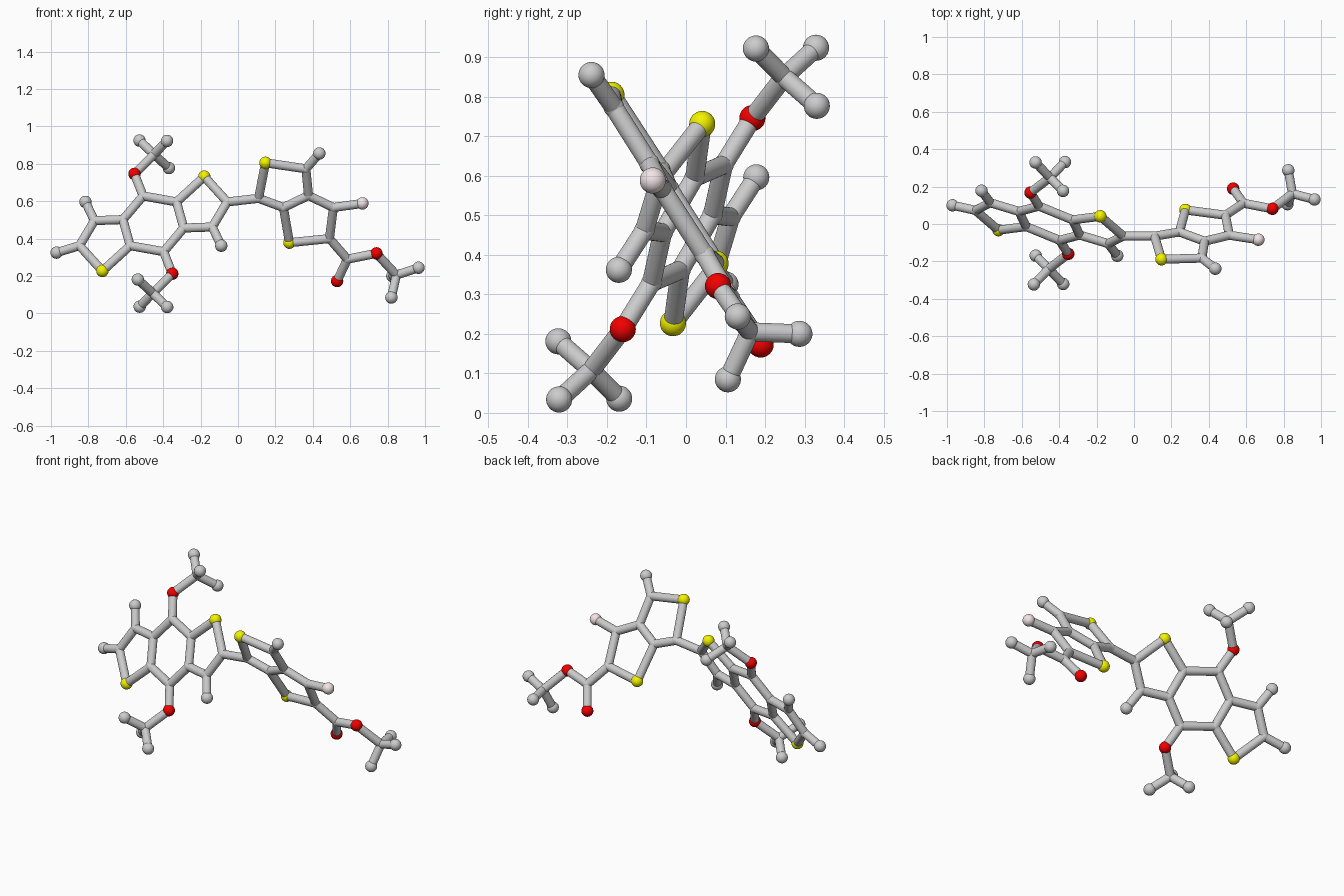
import bpy, bmesh
from mathutils import Vector, Matrix

if "Cube" in bpy.data.objects:
    bpy.data.objects.remove(bpy.data.objects["Cube"])

BOND_R, JOINT_R, BALL_R = 0.024, 0.026, 0.033
atoms, bonds = {}, []          # atoms: name -> (kind, position)

# --- left fused three-ring unit: flat, mirrored through its centre point ---
CENTRE = Vector((-0.4525, 0.004, 0.479))

def left_plane(x, z):
    return Vector((x, -0.32 * x + 0.493 * z, z))

half = {
    "top":      ("C", left_plane(-0.055, 0.149)),
    "fuse_a":   ("C", left_plane(0.124, 0.117)),
    "fuse_b":   ("C", left_plane(0.1625, -0.0225)),
    "sulfur":   ("S", left_plane(0.2725, 0.252)),
    "alpha":    ("C", left_plane(0.395, 0.117)),
    "beta":     ("C", left_plane(0.315, -0.017)),
    "beta_h":   ("H", left_plane(0.363, -0.117)),
    "oxygen":   ("O", left_plane(-0.101, 0.267)),
    "methyl":   ("C", Vector((0.003, 0.244, 0.371))),
    "methyl_1": ("H", Vector((-0.074, 0.325, 0.445))),
    "methyl_2": ("H", Vector((0.073, 0.173, 0.443))),
    "methyl_3": ("H", Vector((0.083, 0.327, 0.298))),
}
half_bonds = ["top fuse_a", "fuse_a fuse_b", "fuse_a sulfur", "sulfur alpha",
              "alpha beta", "beta fuse_b", "beta beta_h", "top oxygen",
              "oxygen methyl", "methyl methyl_1", "methyl methyl_2", "methyl methyl_3"]
for tag, s in (("R_", 1), ("L_", -1)):
    for name, (kind, p) in half.items():
        atoms[tag + name] = (kind, CENTRE + s * p)
    bonds += [tuple(tag + n for n in b.split()) for b in half_bonds]
bonds += [("R_top", "L_fuse_b"), ("L_top", "R_fuse_b")]
atoms["end_h"] = ("H", Vector((-0.97, 0.10, 0.325)))
bonds.append(("end_h", "L_alpha"))

# --- right fused two-ring unit with fluorine and ester tail ---
def right_plane(x, z):
    return Vector((x, -0.188 - 0.065 * (x - 0.147) - 0.637 * (z - 0.804), z))

flat = {"link": ("C", 0.11, 0.615), "s_top": ("S", 0.147, 0.805), "ch": ("C", 0.363, 0.773),
        "ch_h": ("H", 0.435, 0.855), "f_a": ("C", 0.377, 0.63), "f_b": ("C", 0.243, 0.566),
        "s_low": ("S", 0.275, 0.378), "cf": ("C", 0.51, 0.566), "fluor": ("F", 0.665, 0.588),
        "cc": ("C", 0.489, 0.40), "ester": ("C", 0.585, 0.29), "o_double": ("O", 0.53, 0.173),
        "o_single": ("O", 0.74, 0.321)}
for name, (kind, x, z) in flat.items():
    atoms[name] = (kind, right_plane(x, z))
atoms["tail"] = ("C", Vector((0.847, 0.162, 0.205)))
for i, p in enumerate([(0.965, 0.131, 0.244), (0.82, 0.106, 0.085), (0.825, 0.287, 0.20)]):
    atoms[f"tail_{i}"] = ("H", Vector(p))
    bonds.append(("tail", f"tail_{i}"))
bonds += [tuple(b.split()) for b in (
    "R_alpha link", "link s_top", "s_top ch", "ch ch_h", "ch f_a", "f_a f_b", "f_b link",
    "f_b s_low", "s_low cc", "cc cf", "cf f_a", "cf fluor", "cc ester",
    "ester o_double", "ester o_single", "o_single tail")]

# --- mesh helpers ---
def finish(bm, name, colour=None):
    me = bpy.data.meshes.new(name)
    bm.to_mesh(me)
    bm.free()
    me.shade_smooth()
    ob = bpy.data.objects.new(name, me)
    bpy.context.collection.objects.link(ob)
    if colour:
        mat = bpy.data.materials.new(name)
        mat.diffuse_color = (*colour, 1)
        mat.use_nodes = True
        mat.node_tree.nodes["Principled BSDF"].inputs["Base Color"].default_value = mat.diffuse_color
        me.materials.append(mat)

def balls(kind, name, radius, colour=None):
    bm = bmesh.new()
    for k, p in atoms.values():
        if k == kind:
            bmesh.ops.create_uvsphere(bm, u_segments=32, v_segments=16, radius=radius,
                                      matrix=Matrix.Translation(p))
    finish(bm, name, colour)

# --- bonds: open tubes whose ends sit inside the balls ---
bm = bmesh.new()
for a, b in bonds:
    p, q = atoms[a][1], atoms[b][1]
    d = q - p
    m = Matrix.Translation((p + q) / 2) @ d.to_track_quat("Z", "Y").to_matrix().to_4x4()
    bmesh.ops.create_cone(bm, cap_ends=False, segments=32, radius1=BOND_R, radius2=BOND_R,
                          depth=d.length, matrix=m)
finish(bm, "bonds")

# --- atoms ---
balls("C", "carbon_joints", JOINT_R)
balls("H", "end_balls", BALL_R)
balls("S", "sulfur_balls", BALL_R, (0.9, 0.9, 0.0))
balls("O", "oxygen_balls", BALL_R, (0.9, 0.0, 0.0))
balls("F", "fluorine_ball", BALL_R, (0.9, 0.78, 0.8))
